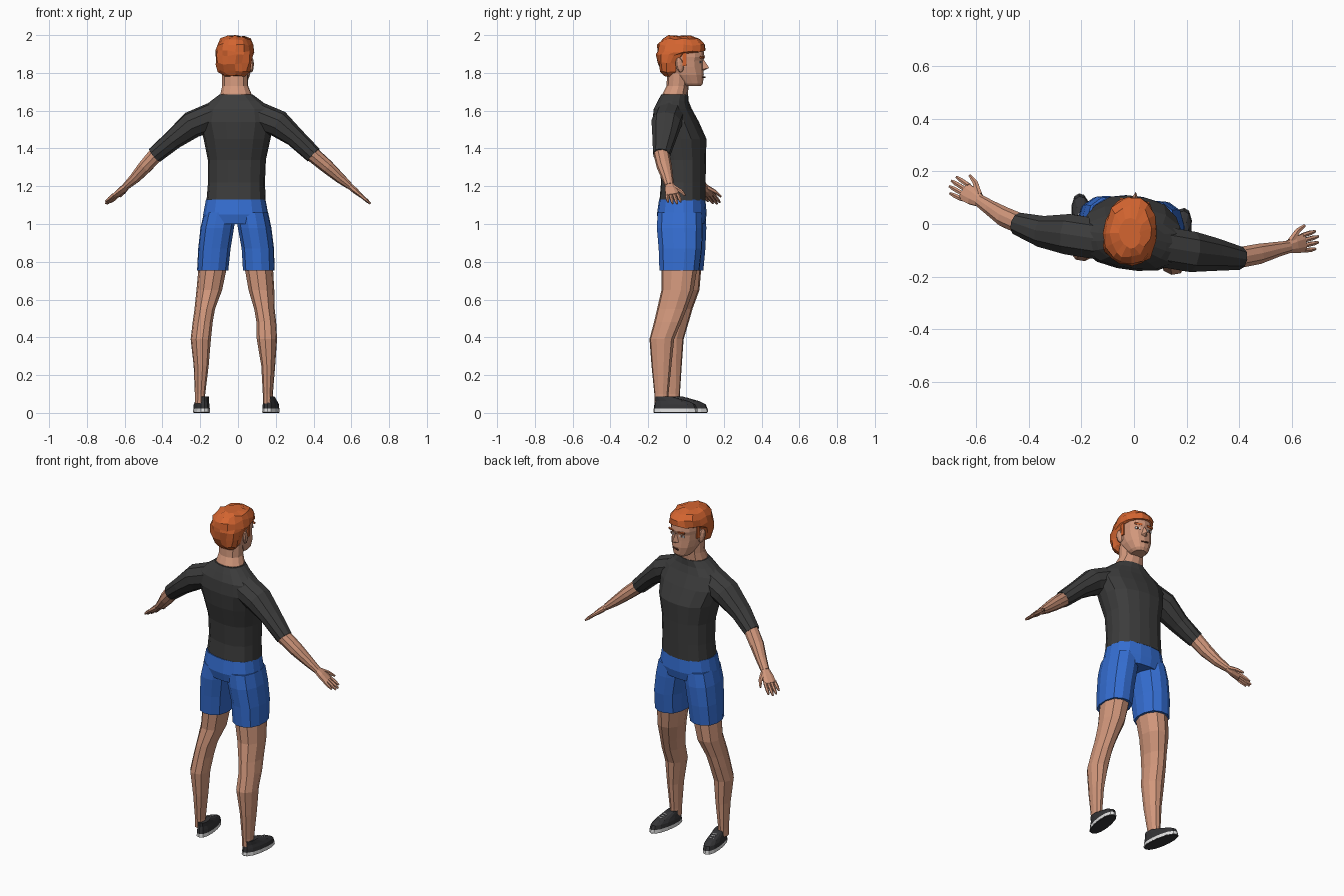
import bpy, bmesh, math, random
from mathutils import Vector, Matrix
from mathutils.bvhtree import BVHTree

if "Cube" in bpy.data.objects:
    bpy.data.objects.remove(bpy.data.objects["Cube"])

random.seed(4)
V = Vector


def material(name, rgb):
    m = bpy.data.materials.new(name)
    m.diffuse_color = (*rgb, 1)
    m.use_nodes = True
    m.node_tree.nodes["Principled BSDF"].inputs["Base Color"].default_value = m.diffuse_color
    return m


SKIN = material("skin", (.64, .31, .20))
HAIR = material("orange_hair", (.66, .13, .03))
SHIRT = material("charcoal_cloth", (.045, .045, .045))
SHORTS = material("blue_cloth", (.035, .155, .64))
SHOE = material("black_shoe", (.035, .035, .038))
WHITE = material("white_rubber", (.75, .75, .75))
BROWN = material("dark_brown", (.10, .035, .02))


def finish(name, bm, mat):
    bmesh.ops.recalc_face_normals(bm, faces=bm.faces[:])
    me = bpy.data.meshes.new(name)
    bm.to_mesh(me)
    bm.free()
    me.materials.append(mat)
    ob = bpy.data.objects.new(name, me)
    bpy.context.collection.objects.link(ob)
    return ob


def loft(name, rings, mat, n=12, power=2.3):
    """Skin superellipse rings given as (centre, side axis, up axis, r_side, r_up)."""
    bm = bmesh.new()
    loops = []
    for c, s, u, rs, ru in rings:
        loop = []
        for i in range(n):
            a = 2 * math.pi * (i + .5) / n
            ca, sa = math.cos(a), math.sin(a)
            k = (abs(ca) ** power + abs(sa) ** power) ** (-1 / power)
            loop.append(bm.verts.new(c + s * (rs * ca * k) + u * (ru * sa * k)))
        loops.append(loop)
    for a, b in zip(loops, loops[1:]):
        for i in range(n):
            bm.faces.new((a[i], a[(i + 1) % n], b[(i + 1) % n], b[i]))
    bm.faces.new(loops[0])
    bm.faces.new(loops[-1])
    return finish(name, bm, mat)


def axes(deg):
    a = math.radians(deg)
    return V((math.cos(a), math.sin(a), 0)), V((-math.sin(a), math.cos(a), 0))


def stack(name, rings, mat, yaw=0, n=12, power=2.3):
    """Horizontal rings (x, y, z, half width, half depth)."""
    s, f = axes(yaw)
    return loft(name, [(V((x, y, z)), s, f, rx, ry) for x, y, z, rx, ry in rings], mat, n, power)


def limb(name, pts, mat, n=10, side=None, power=2.2):
    """Rings square to a path of (x, y, z, half width, half thickness)."""
    P = [V(p[:3]) for p in pts]
    rings = []
    for i, p in enumerate(pts):
        t = (P[min(i + 1, len(P) - 1)] - P[max(i - 1, 0)]).normalized()
        s = side if side else t.cross(V((0, 0, 1)))
        s = (s - t * s.dot(t)).normalized()
        rings.append((P[i], s, s.cross(t), p[3], p[4]))
    return loft(name, rings, mat, n, power)


# Shirt body
stack("shirt_body", [(-.01, -.018, 1.125, .156, .120), (-.008, -.014, 1.22, .150, .116),
                     (-.006, -.018, 1.34, .153, .121), (-.005, -.030, 1.45, .176, .136),
                     (-.010, -.055, 1.54, .200, .120), (-.010, -.070, 1.61, .185, .097),
                     (-.010, -.068, 1.65, .135, .080), (-.010, -.060, 1.685, .088, .070)],
      SHIRT, -8, 16, 2.5)

# Sleeves and forearms
limb("right_sleeve", [(.10, -.085, 1.575, .08, .075), (.215, -.105, 1.53, .08, .072),
                      (.30, -.115, 1.46, .065, .053), (.40, -.13, 1.365, .045, .046)], SHIRT)
limb("left_sleeve", [(-.12, -.06, 1.575, .08, .075), (-.245, -.04, 1.525, .08, .072),
                     (-.345, -.03, 1.445, .062, .053), (-.44, 0, 1.365, .044, .046)], SHIRT)
limb("right_forearm", [(.39, -.13, 1.373, .041, .041), (.47, -.115, 1.305, .040, .037),
                       (.54, -.098, 1.243, .030, .028), (.59, -.087, 1.202, .024, .019)], SKIN)
limb("left_forearm", [(-.43, 0, 1.373, .040, .041), (-.49, .025, 1.305, .039, .037),
                      (-.545, .06, 1.243, .030, .028), (-.59, .09, 1.202, .024, .019)], SKIN)


# Hands: palm, four fingers and thumb
def hand(label, wrist, tip, thumbward):
    w, d = V(wrist), V(tip) - V(wrist)
    t = d.normalized()
    s = V(thumbward)
    s = (s - t * s.dot(t)).normalized()
    rows = [(-.05, .022, .017), (.25, .034, .017), (.55, .038, .012)]
    limb(label + "_palm", [(*(w + d * k), a, b) for k, a, b in rows], SKIN, 8, s)
    for i, reach in enumerate((.86, .97, 1.0, .93)):
        off = s * (-.029 + .0193 * i)
        limb(f"{label}_finger_{i + 1}", [(*(w + off + d * .5), .0095, .010),
                                         (*(w + off * 1.1 + d * (reach - .15)), .009, .009),
                                         (*(w + off * 1.15 + d * reach), .005, .005)], SKIN, 6, s)
    limb(label + "_thumb", [(*(w + d * .12 + s * .018), .014, .013),
                            (*(w + d * .38 + s * .050), .011, .010),
                            (*(w + d * .62 + s * .064), .006, .006)], SKIN, 6)


hand("right_hand", (.585, -.087, 1.206), (.703, -.058, 1.106), (0, 1, 0))
hand("left_hand", (-.585, .087, 1.206), (-.700, .155, 1.106), (.45, .85, 0))

# Shorts: waist and two legs
stack("shorts_waist", [(-.012, -.020, 1.13, .157, .121), (-.012, -.022, 1.05, .172, .130),
                       (-.012, -.022, 1.00, .165, .118)], SHORTS, -6, 16, 2.5)
stack("right_shorts_leg", [(.075, -.032, 1.06, .084, .118), (.088, -.033, .98, .088, .122),
                           (.105, -.030, .87, .085, .115), (.110, -.035, .755, .083, .106)], SHORTS, -4, 12, 2.5)
stack("left_shorts_leg", [(-.095, -.015, 1.06, .084, .118), (-.110, -.014, .98, .088, .122),
                          (-.125, -.010, .87, .085, .113), (-.134, -.010, .755, .082, .102)], SHORTS, 4, 12, 2.5)

# Bare legs
stack("right_leg", [(.110, -.035, .77, .074, .096), (.124, -.045, .65, .067, .086), (.140, -.075, .55, .053, .079),
                    (.150, -.097, .48, .051, .073), (.153, -.128, .39, .053, .066), (.160, -.130, .25, .036, .053),
                    (.158, -.130, .10, .026, .038), (.158, -.130, .05, .026, .036)], SKIN, -8, 10)
stack("left_leg", [(-.134, -.010, .77, .074, .092), (-.152, -.012, .65, .067, .084), (-.176, -.042, .55, .053, .077),
                   (-.187, -.057, .48, .052, .072), (-.197, -.077, .39, .053, .065), (-.195, -.075, .25, .039, .053),
                   (-.201, -.070, .10, .027, .038), (-.201, -.070, .05, .027, .036)], SKIN, 8, 10)


def block(name, centre, rot, size, mat):
    bm = bmesh.new()
    bmesh.ops.create_cube(bm, size=1, matrix=Matrix.LocRotScale(centre, rot, V(size)))
    return finish(name, bm, mat)


# Shoes: dark tread, pale rim, upper and laces
def shoe(label, x, y, yaw):
    s, f = axes(yaw)

    def layer(part, rows, mat):
        rings = [(V((x, y, z)) + f * v, s, f, rx, ry) for z, v, rx, ry in rows]
        loft(f"{label}_{part}", rings, mat, 14, 2.3)
    layer("tread", [(0, 0, .039, .114), (.004, 0, .041, .117)], SHOE)
    layer("sole_rim", [(.004, 0, .042, .119), (.022, 0, .041, .117)], WHITE)
    layer("shoe_upper", [(.022, 0, .041, .116), (.045, -.003, .039, .110),
                         (.062, -.018, .034, .091), (.086, -.062, .029, .047)], SHOE)
    for i in range(3):
        v = .008 + .019 * i
        rot = Matrix((s, (f - V((0, 0, .27))).normalized(), V((0, 0, 1)))).transposed().to_quaternion()
        block(f"{label}_lace_{i + 1}", V((x, y, .0785 - .0054 * i)) + f * v * .85, rot, (.026, .006, .006), WHITE)


shoe("right", .174, -.056, -9)
shoe("left", -.193, -.001, 8)

# Neck
stack("neck", [(-.010, -.060, 1.65, .084, .066), (-.011, -.057, 1.69, .082, .066),
               (-.015, -.045, 1.73, .069, .058), (-.015, -.040, 1.80, .069, .058)], SKIN, -8, 12)

# Head
YAW = -8
S, F = axes(YAW)
HX = -.010


def at(u, v, z):
    return V((HX, 0, z)) + S * u + F * v


def head_stack(name, rows, mat, n, power=2.3):
    return loft(name, [(at(0, v, z), S, F, rx, ry) for z, v, rx, ry in rows], mat, n, power)


head = head_stack("head", [(1.730, .035, .038, .045), (1.745, .027, .052, .064), (1.79, .005, .072, .090),
                           (1.83, -.012, .080, .104), (1.865, -.018, .083, .109), (1.885, -.018, .084, .117),
                           (1.94, -.022, .081, .112), (1.97, -.025, .060, .080)], SKIN, 14)

# Nose
bm = bmesh.new()
top, tip, l, r, lip = [bm.verts.new(at(*p)) for p in
                       ((0, .090, 1.878), (0, .124, 1.826), (-.019, .085, 1.818), (.019, .085, 1.818), (0, .085, 1.808))]
for tri in ((top, tip, r), (top, l, tip), (tip, l, lip), (tip, lip, r), (top, r, lip), (top, lip, l)):
    bm.faces.new(tri)
finish("nose", bm, SKIN)

# Ears
for label, k in (("left", -1), ("right", 1)):
    bm = bmesh.new()
    rot = Matrix.Rotation(math.radians(YAW + 20 * k), 4, 'Z') @ Matrix.Rotation(.2, 4, 'X')
    m = Matrix.Translation(at(k * .086, -.022, 1.842)) @ rot @ Matrix.Diagonal((.012, .022, .040, 1))
    bmesh.ops.create_uvsphere(bm, u_segments=8, v_segments=6, radius=1, matrix=m)
    finish(label + "_ear", bm, SKIN)

# Painted face details laid on the head surface
bm = bmesh.new()
bm.from_mesh(head.data)
tree = BVHTree.FromBMesh(bm)
bm.free()


def decal(name, u, z, w, h, mat, depth=.008):
    p, nrm, _, _ = tree.ray_cast(at(u, .4, z), -F)
    rot = nrm.to_track_quat('Y', 'Z')
    block(name, p, rot, (w, depth, h), mat)


for label, k in (("left", -1), ("right", 1)):
    decal(label + "_eye_white", k * .036, 1.858, .030, .012, WHITE, .004)
    decal(label + "_iris", k * .036, 1.858, .011, .012, BROWN, .006)
    decal(label + "_eyebrow", k * .036, 1.882, .042, .010, HAIR)
decal("mouth", 0, 1.778, .042, .007, BROWN)

# Hair: tousled cap, low at the nape and open over the face
hair = head_stack("hair", [(1.785, -.078, .058, .040), (1.81, -.080, .083, .058), (1.85, -.080, .094, .070),
                           (1.895, -.066, .098, .089), (1.915, -.028, .099, .127), (1.950, -.025, .095, .123),
                           (1.978, -.028, .076, .098), (1.993, -.034, .040, .056)], HAIR, 16)
for v in hair.data.vertices:
    v.co += V([random.uniform(-.006, .006) for _ in range(3)])
    v.co.z = min(v.co.z, 2.0)
hair.data.vertices[-4].co.z = 2.0
# Sideburns
for label, k in (("left", -1), ("right", 1)):
    block(label + "_sideburn", at(k * .079, .004, 1.875), Matrix.Rotation(math.radians(YAW + 8 * k), 3, 'Z').to_quaternion(),
          (.018, .022, .075), HAIR)
